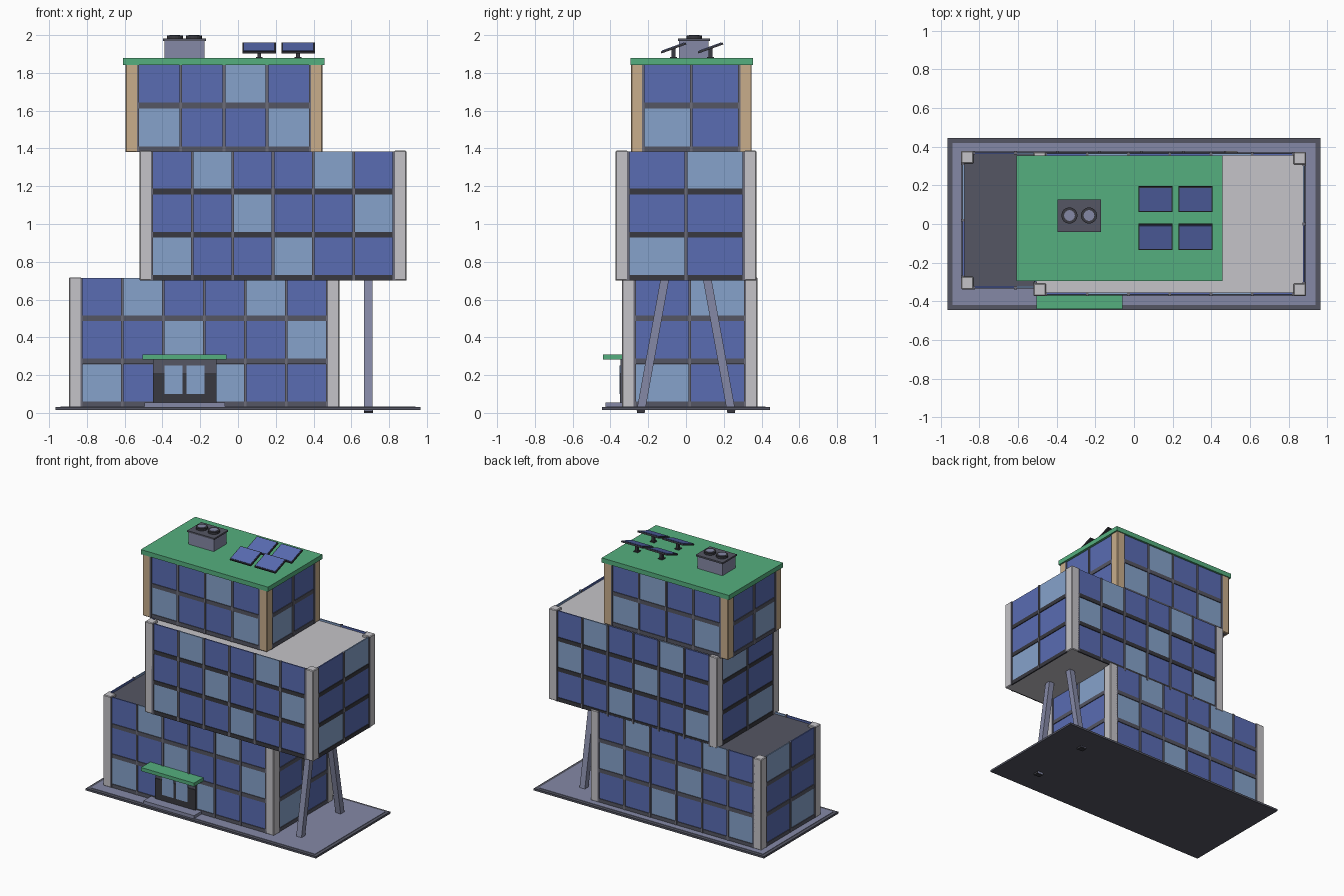
import bpy, bmesh, math
from mathutils import Matrix, Vector

cube = bpy.data.objects.get("Cube")
if cube:
    bpy.data.objects.remove(cube, do_unlink=True)


def material(name, *rgb):
    m = bpy.data.materials.new(name)
    m.use_nodes = True
    m.diffuse_color = (*rgb, 1)
    m.node_tree.nodes["Principled BSDF"].inputs["Base Color"].default_value = (*rgb, 1)
    return m


green = material("roof green", 0.09, 0.43, 0.21)
tan = material("tan", 0.58, 0.42, 0.26)
pale = material("pale grey", 0.56, 0.55, 0.58)
slate = material("slate", 0.09, 0.093, 0.125)
charcoal = material("charcoal", 0.04, 0.04, 0.05)
steel = material("steel", 0.235, 0.25, 0.38)
frame_grey = material("frame grey", 0.15, 0.15, 0.19)
glass = material("blue glass", 0.10, 0.15, 0.45)
light_glass = material("light glass", 0.24, 0.365, 0.60)


def finish(name, bm, mats):
    mesh = bpy.data.meshes.new(name)
    bm.to_mesh(mesh)
    bm.free()
    for m in mats:
        mesh.materials.append(m)
    obj = bpy.data.objects.new(name, mesh)
    bpy.context.collection.objects.link(obj)
    return obj


def boxes(name, items, *mats, bevel=0):
    """Joins boxes given as (x range, y range, z range, material index)."""
    bm = bmesh.new()
    for xr, yr, zr, index in items:
        lo, hi = Vector((xr[0], yr[0], zr[0])), Vector((xr[1], yr[1], zr[1]))
        mat = Matrix.Translation((lo + hi) / 2) @ Matrix.Diagonal((*(hi - lo), 1))
        made = bmesh.ops.create_cube(bm, size=1, matrix=mat)["verts"]
        for f in {f for v in made for f in v.link_faces}:
            f.material_index = index
    obj = finish(name, bm, mats)
    if bevel:
        mod = obj.modifiers.new("chamfer", "BEVEL")
        mod.width, mod.segments = bevel, 1
    return obj


def box(name, xr, yr, zr, mat):
    return boxes(name, [(xr, yr, zr, 0)], mat)


def tilted_box(name, centre, size, angle, mat):
    """Box turned about the x axis."""
    bm = bmesh.new()
    bmesh.ops.create_cube(bm, size=1, matrix=Matrix.Translation(centre)
                          @ Matrix.Rotation(angle, 4, "X") @ Matrix.Diagonal((*size, 1)))
    return finish(name, bm, [mat])


def storey_block(name, xr, yr, zr, bays, floors, body, column, band):
    """Glazed block: core, corner columns, panes, floor bands and mullions."""
    col = 0.065
    pitch = (zr[1] - zr[0]) / floors
    inset = 0.014
    box(name + "_core", (xr[0] + inset, xr[1] - inset), (yr[0] + inset, yr[1] - inset),
        (zr[0], zr[1] - 0.015), body)
    corners = [((x, x + col), (y, y + col), (zr[0], zr[1] + 0.003), 0)
               for x in (xr[0], xr[1] - col) for y in (yr[0], yr[1] - col)]
    boxes(name + "_columns", corners, column, bevel=0.005)

    panes, bands, mullions = [], [], []
    for axis, along, across, count in ((0, xr, yr, bays), (1, yr, xr, 2)):
        start, end = along[0] + col, along[1] - col
        step = (end - start) / count
        for face, sign in ((across[0], 1), (across[1], -1)):
            def add(items, u, depth, z, index=0):
                v = sorted((face + sign * depth[0], face + sign * depth[1]))
                items.append((u, v, z, index) if axis == 0 else (v, u, z, index))

            for r in range(floors):
                z = zr[0] + r * pitch
                add(bands, (start, end), (0.003, 0.018), (z, z + 0.03))
                for b in range(count):
                    u = start + b * step
                    add(panes, (u, u + step), (0.008, 0.017),
                        (z + 0.03, z + pitch - 0.001), int((b + r) % 3 == 0))
            for b in range(count + 1):
                u = start + b * step
                add(mullions, (u - 0.007, u + 0.007), (0, 0.018), (zr[0], zr[1]))
    boxes(name + "_panes", panes, glass, light_glass)
    boxes(name + "_floor_bands", bands, band)
    boxes(name + "_mullions", mullions, frame_grey)


# Ground plate with paving
box("ground_plate", (-0.965, 0.965), (-0.445, 0.445), (0.015, 0.03), slate)
box("paving", (-0.94, 0.94), (-0.42, 0.42), (0.026, 0.033), steel)

# Three shifted blocks
storey_block("lower_block", (-0.895, 0.537), (-0.338, 0.378), (0.03, 0.715), 6, 3, slate, pale, slate)
storey_block("middle_block", (-0.521, 0.891), (-0.372, 0.372), (0.7, 1.385), 6, 3, pale, pale, charcoal)
storey_block("upper_block", (-0.596, 0.447), (-0.292, 0.348), (1.38, 1.845), 4, 2, slate, tan, slate)
box("green_roof", (-0.608, 0.458), (-0.295, 0.355), (1.843, 1.878), green)

# Slanted legs under the overhang
for side in (-1, 1):
    foot, head = Vector((0.69, side * 0.24, 0.005)), Vector((0.69, side * 0.112, 0.71))
    run = head - foot
    tilted_box("leg_" + ("front" if side < 0 else "back"), (foot + head) / 2,
               (0.044, 0.044, run.length), math.atan2(-run.y, run.z), steel)
    box("leg_foot_" + ("front" if side < 0 else "back"), (0.666, 0.714),
        (side * 0.24 - 0.02, side * 0.24 + 0.02), (0, 0.014), charcoal)

# Entrance
box("entrance_step", (-0.495, -0.07), (-0.425, -0.33), (0.03, 0.055), steel)
box("entrance_canopy", (-0.505, -0.06), (-0.44, -0.33), (0.283, 0.31), green)
box("entrance_surround", (-0.45, -0.113), (-0.346, -0.325), (0.055, 0.285), slate)
boxes("door_frame", [((-0.45, -0.113), (-0.35, -0.34), (0.055, 0.1), 0),
                     ((-0.45, -0.39), (-0.35, -0.34), (0.1, 0.21), 0),
                     ((-0.294, -0.272), (-0.35, -0.34), (0.1, 0.21), 0),
                     ((-0.177, -0.113), (-0.35, -0.34), (0.1, 0.21), 0)], charcoal)
boxes("door_glass", [(x, (-0.352, -0.34), (0.1, 0.25), 0)
                     for x in ((-0.39, -0.294), (-0.272, -0.177))], light_glass)

# Roof ventilation unit with two fans
box("vent_unit", (-0.388, -0.178), (-0.036, 0.118), (1.87, 1.973), steel)
box("vent_cap", (-0.396, -0.17), (-0.042, 0.126), (1.97, 1.982), slate)
for i, x in enumerate((-0.334, -0.233)):
    for part, radius, top, mat in (("ring", 0.042, 1.997, charcoal), ("hub", 0.028, 2.0, steel)):
        bm = bmesh.new()
        bmesh.ops.create_cone(bm, cap_ends=True, segments=16, radius1=radius, radius2=radius,
                              depth=0.02, matrix=Matrix.Translation((x, 0.044, top - 0.01)))
        finish(f"fan_{part}_{i + 1}", bm, [mat])

# Tilted solar panels on posts
tilt = math.radians(20)
for x in (0.112, 0.318):
    for y in (-0.066, 0.13):
        centre = Vector((x, y, 1.932))
        up = Matrix.Rotation(tilt, 3, "X") @ Vector((0, 0, 1))
        box("solar_post", (x - 0.01, x + 0.01), (y - 0.01, y + 0.01), (1.87, 1.93), charcoal)
        box("solar_foot", (x - 0.018, x + 0.018), (y - 0.018, y + 0.018), (1.87, 1.884), charcoal)
        tilted_box("solar_frame", centre, (0.177, 0.14, 0.011), tilt, charcoal)
        tilted_box("solar_glass", centre + up * 0.006, (0.165, 0.126, 0.005), tilt, glass)
